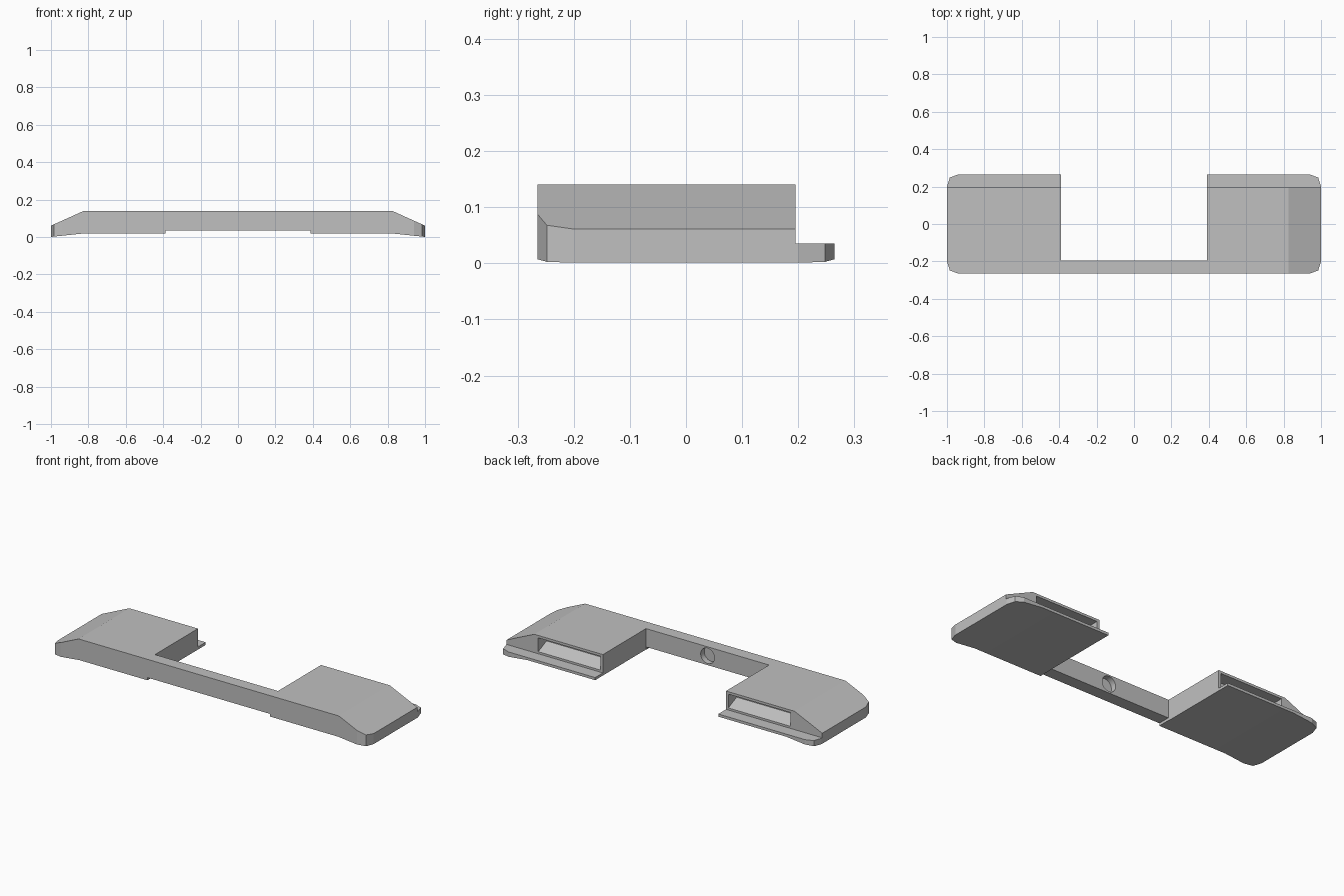
import bpy, bmesh, math
from mathutils import Vector

cube = bpy.data.objects.get("Cube")
if cube:
    bpy.data.objects.remove(cube, do_unlink=True)

grey = bpy.data.materials.new("light grey")
grey.use_nodes = True
colour = (0.53, 0.53, 0.53, 1)
grey.diffuse_color = colour
grey.node_tree.nodes["Principled BSDF"].inputs["Base Color"].default_value = colour


def prism(name, points, axis, start, end):
    """Extrude a 2D outline along x, y or z; outline axes keep x, y, z order."""
    def place(p, d):
        c = list(p)
        c.insert("xyz".index(axis), d)
        return Vector(c)
    bm = bmesh.new()
    face = bm.faces.new([bm.verts.new(place(p, start)) for p in points])
    new = bmesh.ops.extrude_face_region(bm, geom=[face])["geom"]
    shift = place((0, 0), end - start)
    bmesh.ops.translate(bm, vec=shift, verts=[v for v in new if isinstance(v, bmesh.types.BMVert)])
    bmesh.ops.recalc_face_normals(bm, faces=bm.faces)
    mesh = bpy.data.meshes.new(name)
    bm.to_mesh(mesh)
    bm.free()
    obj = bpy.data.objects.new(name, mesh)
    bpy.context.collection.objects.link(obj)
    mesh.materials.append(grey)
    return obj


def carve(target, cutter, operation="DIFFERENCE"):
    cutter.hide_render = True
    mod = target.modifiers.new("carve", "BOOLEAN")
    mod.operation, mod.object, mod.solver = operation, cutter, "EXACT"
    bpy.context.view_layer.objects.active = target
    bpy.ops.object.modifier_apply(modifier=mod.name)
    bpy.data.objects.remove(cutter, do_unlink=True)


def rect(x0, x1, y0, y1):
    return [(x0, y0), (x1, y0), (x1, y1), (x0, y1)]


def mirrored(half):
    """Close a half outline by reflecting it in the first coordinate."""
    return half + [(-x, y) for x, y in reversed(half)]


# Side-to-side profile: sloped ends and a raised bridge underside
body = prism("body", mirrored([(0.388, 0.035), (0.388, 0.02), (0.82, 0.02), (1, 0.001),
                               (1, 0.061), (0.825, 0.14)]), "y", -0.3, 0.3)

# Plan outline: rounded outer corners, notch between the two housings
plan = prism("plan_cutter", mirrored([(0.39, -0.195), (0.39, 0.265), (0.94, 0.265), (0.985, 0.248),
                                      (1, 0.2), (1, -0.2), (0.985, -0.248), (0.94, -0.265)]),
             "z", -0.1, 0.3)
carve(body, plan, "INTERSECT")

# Thin ledge along the rear of each housing
carve(body, prism("ledge_cutter", rect(0.195, 0.4, 0.035, 0.3), "x", -1.2, 1.2))

# Rear slots with a floor that rises inward
for side in (-1, 1):
    slot = [(0.25, 0.047), (0.195, 0.047), (0.12, 0.08), (0.12, 0.126), (0.25, 0.126)]
    carve(body, prism("slot_cutter", slot, "x", side * 0.405, side * 0.8))

# Round recess in the rear of the bridge
ring = [(0.044 * math.cos(math.tau * i / 24), 0.088 + 0.044 * math.sin(math.tau * i / 24))
        for i in range(24)]
carve(body, prism("recess_cutter", ring, "y", -0.228, -0.15))

for obj in bpy.context.selected_objects:
    obj.select_set(False)
body.select_set(True)
bpy.context.view_layer.objects.active = body
bpy.ops.object.shade_smooth_by_angle(angle=math.radians(16))
